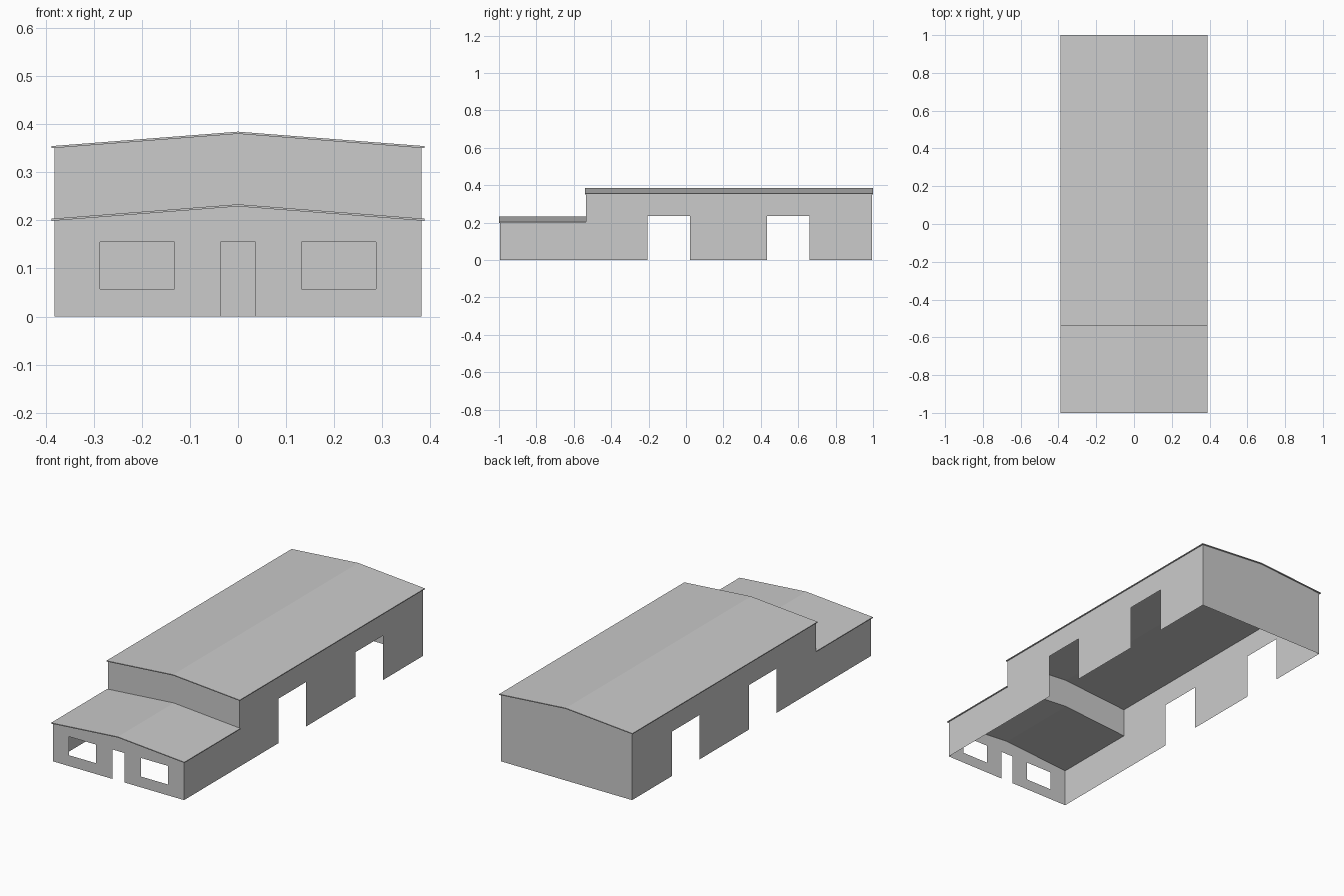
import bpy, bmesh

if "Cube" in bpy.data.objects:
    bpy.data.objects.remove(bpy.data.objects["Cube"])

HALF_W, ROOF_W = 0.382, 0.388      # wall and roof half widths
FRONT, STEP, BACK = -0.994, -0.534, 0.994
SLOPE, THICK = 0.030 / ROOF_W, 0.0045
LOW, HIGH = 0.229, 0.380           # underside of each roof at the ridge


def finish(name, bm):
    bmesh.ops.remove_doubles(bm, verts=bm.verts, dist=1e-5)
    mesh = bpy.data.meshes.new(name)
    bm.to_mesh(mesh)
    bm.free()
    obj = bpy.data.objects.new(name, mesh)
    bpy.context.collection.objects.link(obj)
    return obj


def gable(ridge):
    return lambda x: ridge - SLOPE * abs(x)


def wall(name, ends, top, place, openings=(), bottom=lambda u: 0.0, flip=False):
    """Single-sheet wall split into columns at the opening edges."""
    bm = bmesh.new()
    cuts = sorted({*ends, *[u for o in openings for u in o[:2]]})
    for a, b in zip(cuts, cuts[1:]):
        spans = [(bottom, top)]
        for u0, u1, z0, z1 in openings:
            if u0 <= a and b <= u1:
                spans = [(lambda u, z=z1: z, top)]
                if z0 > 0:
                    spans.append((bottom, lambda u, z=z0: z))
        for lo, hi in spans:
            pts = [(a, lo(a)), (b, lo(b)), (b, hi(b)), (a, hi(a))]
            if flip:
                pts.reverse()
            bm.faces.new([bm.verts.new(place(u, z)) for u, z in pts])
    finish(name, bm)


def roof(name, ridge, y0, y1):
    """Thin folded slab with a central ridge."""
    bm = bmesh.new()
    under = [(x, ridge - SLOPE * abs(x)) for x in (-ROOF_W, 0, ROOF_W)]
    profile = under + [(x, z + THICK) for x, z in reversed(under)]
    ends = [[bm.verts.new((x, y, z)) for x, z in profile] for y in (y0, y1)]
    for e in ends:
        for q in ((0, 1, 4, 5), (1, 2, 3, 4)):
            bm.faces.new([e[i] for i in q])
    for i in range(6):
        j = (i + 1) % 6
        bm.faces.new((ends[0][i], ends[0][j], ends[1][j], ends[1][i]))
    bmesh.ops.recalc_face_normals(bm, faces=bm.faces)
    finish(name, bm)


# Front wall with doorway and two windows
across = (-HALF_W, 0, HALF_W)
wall("front_wall", across, gable(LOW), lambda u, z: (u, FRONT, z),
     [(-0.287, -0.132, 0.057, 0.155), (-0.036, 0.036, 0, 0.155),
      (0.132, 0.287, 0.057, 0.155)])

# Back wall and the raised gable above the lower roof
wall("back_wall", across, gable(HIGH), lambda u, z: (u, BACK, z), flip=True)
wall("step_wall", across, gable(HIGH), lambda u, z: (u, STEP, z), bottom=gable(LOW))

# Side walls with vehicle openings
doors = [(-0.207, 0.021, 0, 0.234), (0.432, 0.661, 0, 0.234)]
for side, s in (("left", -1), ("right", 1)):
    place = lambda u, z, s=s: (s * HALF_W, u, z)
    wall(side + "_low_wall", (FRONT, STEP), lambda u: gable(LOW)(HALF_W), place, flip=s < 0)
    wall(side + "_high_wall", (STEP, BACK), lambda u: gable(HIGH)(HALF_W), place,
         doors, flip=s < 0)

# Roofs
roof("low_roof", LOW, -1.0, STEP)
roof("high_roof", HIGH, STEP - 0.006, 1.0)
